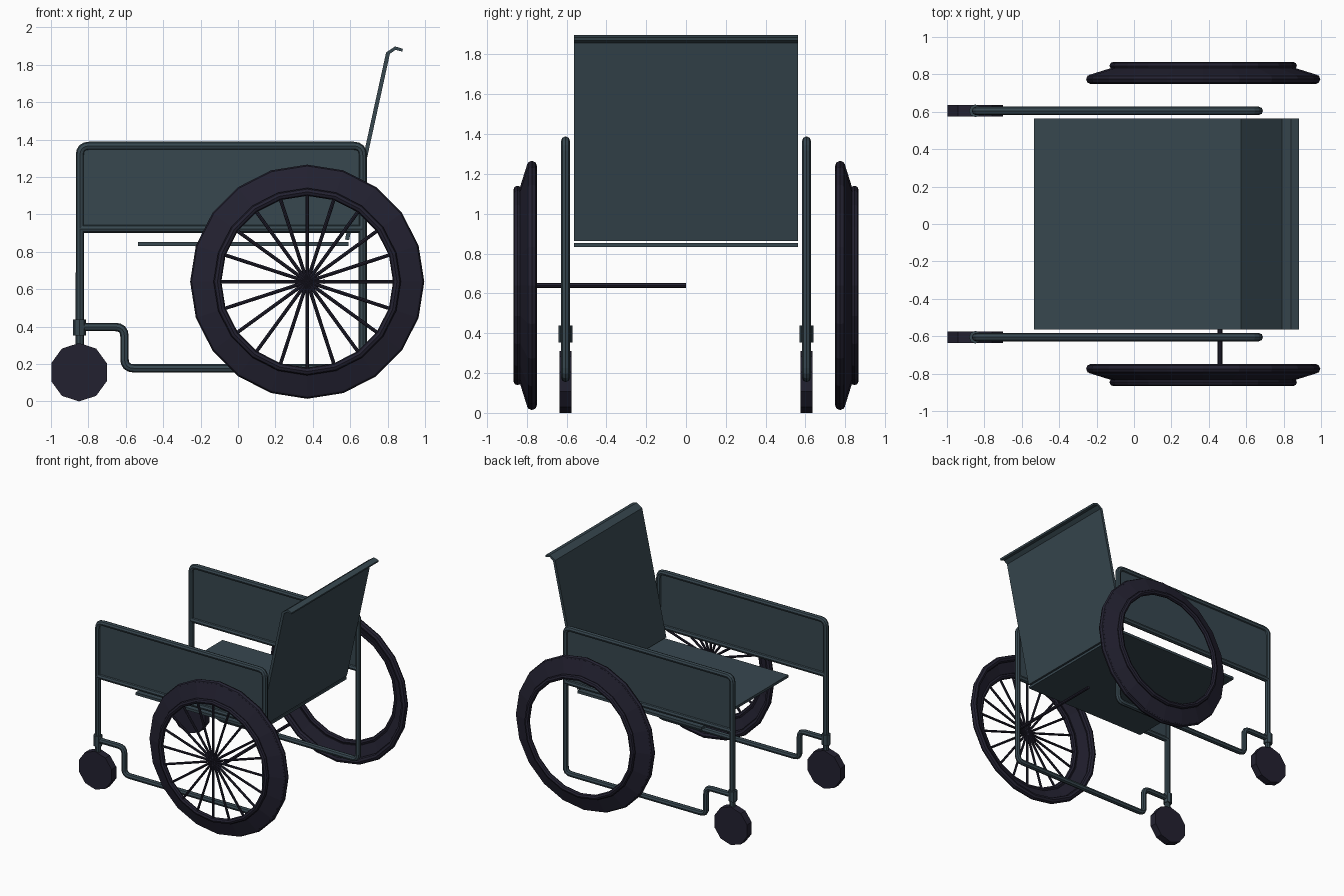
import bpy, bmesh, math
from mathutils import Vector

if "Cube" in bpy.data.objects:
    bpy.data.objects.remove(bpy.data.objects["Cube"])


def material(name, rgb):
    m = bpy.data.materials.new(name)
    m.diffuse_color = (*rgb, 1)
    m.use_nodes = True
    m.node_tree.nodes["Principled BSDF"].inputs["Base Color"].default_value = m.diffuse_color
    return m


SLATE = material("slate grey", (0.0382, 0.063, 0.0782))
RUBBER = material("dark rubber", (0.0165, 0.0152, 0.030))


def add(name, mesh, mat):
    mesh.materials.clear()
    mesh.materials.append(mat)
    ob = bpy.data.objects.new(name, mesh)
    bpy.context.collection.objects.link(ob)
    return ob


def mesh_from(name, verts, faces, mat):
    me = bpy.data.meshes.new(name)
    me.from_pydata(verts, [], faces)
    bm = bmesh.new()
    bm.from_mesh(me)
    bmesh.ops.recalc_face_normals(bm, faces=bm.faces)
    bm.to_mesh(me)
    bm.free()
    return add(name, me, mat)


def rounded(points, r):
    """Replace the inner corners of an (x, z) path by short arcs."""
    pts = [Vector(p) for p in points]
    out = [pts[0]]
    for a, b, c in zip(pts, pts[1:], pts[2:]):
        p, q = b + (a - b).normalized() * r, b + (c - b).normalized() * r
        for i in range(5):
            t = i / 4
            out.append(p * (1 - t) ** 2 + b * 2 * t * (1 - t) + q * t * t)
    return out + [pts[-1]]


def tube(name, path, radius, mat):
    """Round tube along 3D points."""
    cu = bpy.data.curves.new(name, 'CURVE')
    cu.dimensions = '3D'
    cu.bevel_depth = radius
    cu.bevel_resolution = 2
    cu.use_fill_caps = True
    sp = cu.splines.new('POLY')
    sp.points.add(len(path) - 1)
    for pt, co in zip(sp.points, path):
        pt.co = (*co, 1)
    tmp = bpy.data.objects.new(name + "_path", cu)
    bpy.context.collection.objects.link(tmp)
    dg = bpy.context.evaluated_depsgraph_get()
    me = bpy.data.meshes.new_from_object(tmp.evaluated_get(dg))
    bpy.data.objects.remove(tmp)
    ob = add(name, me, mat)
    for p in me.polygons:
        p.use_smooth = False
    return ob


def lathe(name, profile, x, z, n, mat):
    """Spin a closed (radius, y) profile about a y axis through x, z."""
    k = len(profile)
    verts = [(x + r * math.cos(2 * math.pi * i / n), y, z + r * math.sin(2 * math.pi * i / n))
             for i in range(n) for r, y in profile]
    faces = [(i * k + j, i * k + (j + 1) % k,
              (i + 1) % n * k + (j + 1) % k, (i + 1) % n * k + j)
             for i in range(n) for j in range(k)]
    return mesh_from(name, verts, faces, mat)


def ring(major, minor, y, n=8):
    return [(major + minor * math.cos(2 * math.pi * i / n), y + minor * math.sin(2 * math.pi * i / n))
            for i in range(n)]


def prism(name, outline, y0, y1, mat):
    """Extrude an (x, z) outline along y."""
    k = len(outline)
    verts = [(x, y, z) for y in (y0, y1) for x, z in outline]
    faces = [(i, (i + 1) % k, k + (i + 1) % k, k + i) for i in range(k)]
    faces += [tuple(range(k)), tuple(range(k, 2 * k))]
    return mesh_from(name, verts, faces, mat)


def ngon(cx, cz, r, n):
    return [(cx + r * math.sin(2 * math.pi * i / n), cz + r * math.cos(2 * math.pi * i / n))
            for i in range(n)]


HUB_X, HUB_Z = 0.37, 0.64

for side, s in (("right", -1), ("left", 1)):
    y = s * 0.605
    # bent tube side frame with its armrest rail
    loop = rounded([(-0.845, 0.2), (-0.845, 1.366), (0.667, 1.366), (0.667, 0.177),
                    (-0.607, 0.177), (-0.607, 0.398), (-0.845, 0.398)], 0.05)
    tube(side + "_side_frame", [(p.x, y, p.y) for p in loop], 0.0225, SLATE)
    tube(side + "_middle_rail", [(-0.845, y, 0.923), (0.667, y, 0.923)], 0.0225, SLATE)
    prism(side + "_side_panel", [(-0.845, 0.923), (0.667, 0.923), (0.667, 1.366), (-0.845, 1.366)],
          y - 0.006, y + 0.006, SLATE)
    # caster wheel and swivel sleeve
    tube(side + "_caster_sleeve", [(-0.848, y, 0.353), (-0.848, y, 0.438)], 0.034, SLATE)
    prism(side + "_caster_wheel", ngon(-0.85, 0.156, 0.156, 10), y - 0.03, y + 0.03, RUBBER)
    # drive wheel: tyre, sloping web and hand rim
    lathe(side + "_tyre", ring(0.6, 0.026, s * 0.774), HUB_X, HUB_Z, 20, RUBBER)
    lathe(side + "_wheel_web", [(0.61, s * 0.797), (0.495, s * 0.833), (0.495, s * 0.823),
                                (0.61, s * 0.787)], HUB_X, HUB_Z, 20, RUBBER)
    lathe(side + "_hand_rim", ring(0.48, 0.021, s * 0.846), HUB_X, HUB_Z, 20, RUBBER)

# spokes on the right wheel only, and the stub axle
for i in range(20):
    a = math.pi * i / 10
    tube("spoke_%02d" % (i + 1),
         [(HUB_X, -0.846, HUB_Z),
          (HUB_X + 0.475 * math.cos(a), -0.846, HUB_Z + 0.475 * math.sin(a))], 0.0095, RUBBER)
tube("axle", [(0.46, -0.846, HUB_Z), (0.46, 0, HUB_Z)], 0.0125, RUBBER)

# seat and folded-top backrest
prism("seat", [(-0.535, 0.832), (0.59, 0.832), (0.59, 0.853), (-0.535, 0.853)], -0.563, 0.563, SLATE)
prism("backrest", [(0.572, 0.865), (0.594, 0.863), (0.812, 1.858), (0.842, 1.88), (0.878, 1.87),
                   (0.882, 1.885), (0.84, 1.898), (0.792, 1.866)], -0.563, 0.563, SLATE)
